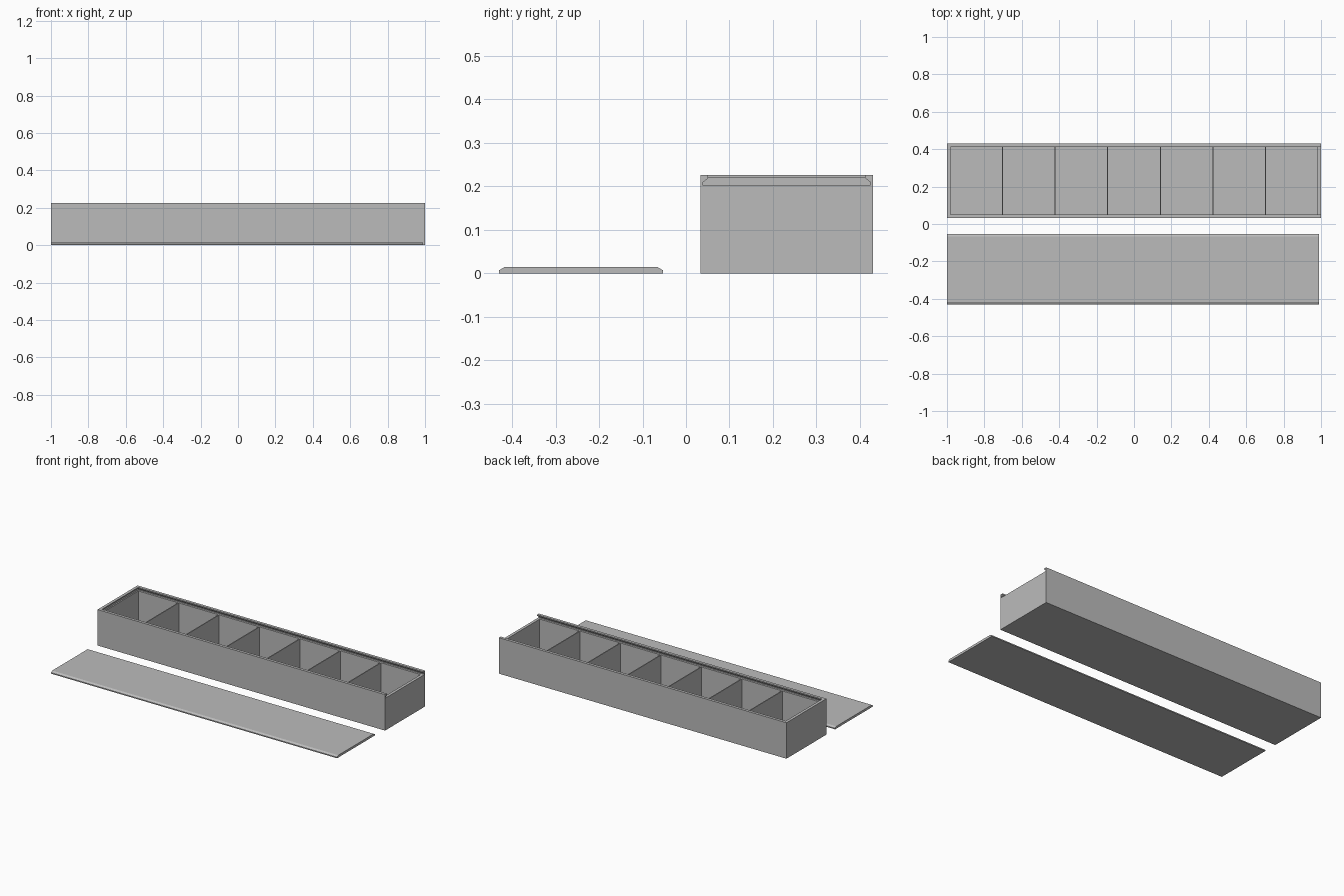
import bpy, bmesh

if "Cube" in bpy.data.objects:
    bpy.data.objects.remove(bpy.data.objects["Cube"], do_unlink=True)

grey = bpy.data.materials.new("plain grey")
grey.use_nodes = True
colour = (0.5, 0.5, 0.5, 1)
grey.diffuse_color = colour
grey.node_tree.nodes["Principled BSDF"].inputs["Base Color"].default_value = colour


def prism(name, profile, x0, x1):
    """Extrude a (y, z) profile along x."""
    bm = bmesh.new()
    face = bm.faces.new([bm.verts.new((x0, y, z)) for y, z in profile])
    ext = bmesh.ops.extrude_face_region(bm, geom=[face])
    for v in ext["geom"]:
        if isinstance(v, bmesh.types.BMVert):
            v.co.x = x1
    bmesh.ops.recalc_face_normals(bm, faces=bm.faces)
    mesh = bpy.data.meshes.new(name)
    bm.to_mesh(mesh)
    bm.free()
    mesh.materials.append(grey)
    obj = bpy.data.objects.new(name, mesh)
    bpy.context.collection.objects.link(obj)
    return obj


def rect(y0, y1, z0, z1):
    return [(y0, z0), (y1, z0), (y1, z1), (y0, z1)]


def dovetail(y0, y1, z0, z1, step, inset):
    return [(y0, z0), (y1, z0), (y1, z0 + step), (y1 - inset, z1),
            (y0 + inset, z1), (y0, z0 + step)]


def cut(target, cutter):
    """Subtract the cutter from the target and discard the cutter."""
    mod = target.modifiers.new("cut", "BOOLEAN")
    mod.operation = "DIFFERENCE"
    mod.solver = "EXACT"
    mod.object = cutter
    bpy.context.view_layer.objects.active = target
    bpy.ops.object.modifier_apply(modifier=mod.name)
    bpy.data.objects.remove(cutter, do_unlink=True)


FRONT, BACK, TOP = 0.033, 0.43, 0.226
WALL, FLOOR, LEDGE = 0.018, 0.015, 0.203
DIVIDER, CELLS = 0.006, 7
INNER = 1 - WALL
inside = (FRONT + WALL, BACK - WALL)

# Tray body
tray = prism("compartment_tray", rect(FRONT, BACK, 0, TOP), -1, 1)

# Opening between the rails, open at the +x end
cut(tray, prism("opening", rect(*inside, 0.21, TOP + 0.1), -INNER, 1.1))

# Dovetail groove for the sliding lid
groove = dovetail(FRONT + 0.0055, BACK - 0.0055, LEDGE, 0.219, 0.006, 0.0125)
cut(tray, prism("groove", groove, -0.99, 1.1))

# Compartments, leaving thin dividers between them
pitch = (2 * INNER + DIVIDER) / CELLS
for i in range(CELLS):
    x = -INNER + i * pitch
    cut(tray, prism("cell", rect(*inside, FLOOR, 0.207), x, x + pitch - DIVIDER))

# Sliding lid lying beside the tray
prism("sliding_lid", dovetail(-0.43, -0.053, 0, 0.0145, 0.007, 0.0125), -1, 0.99)
